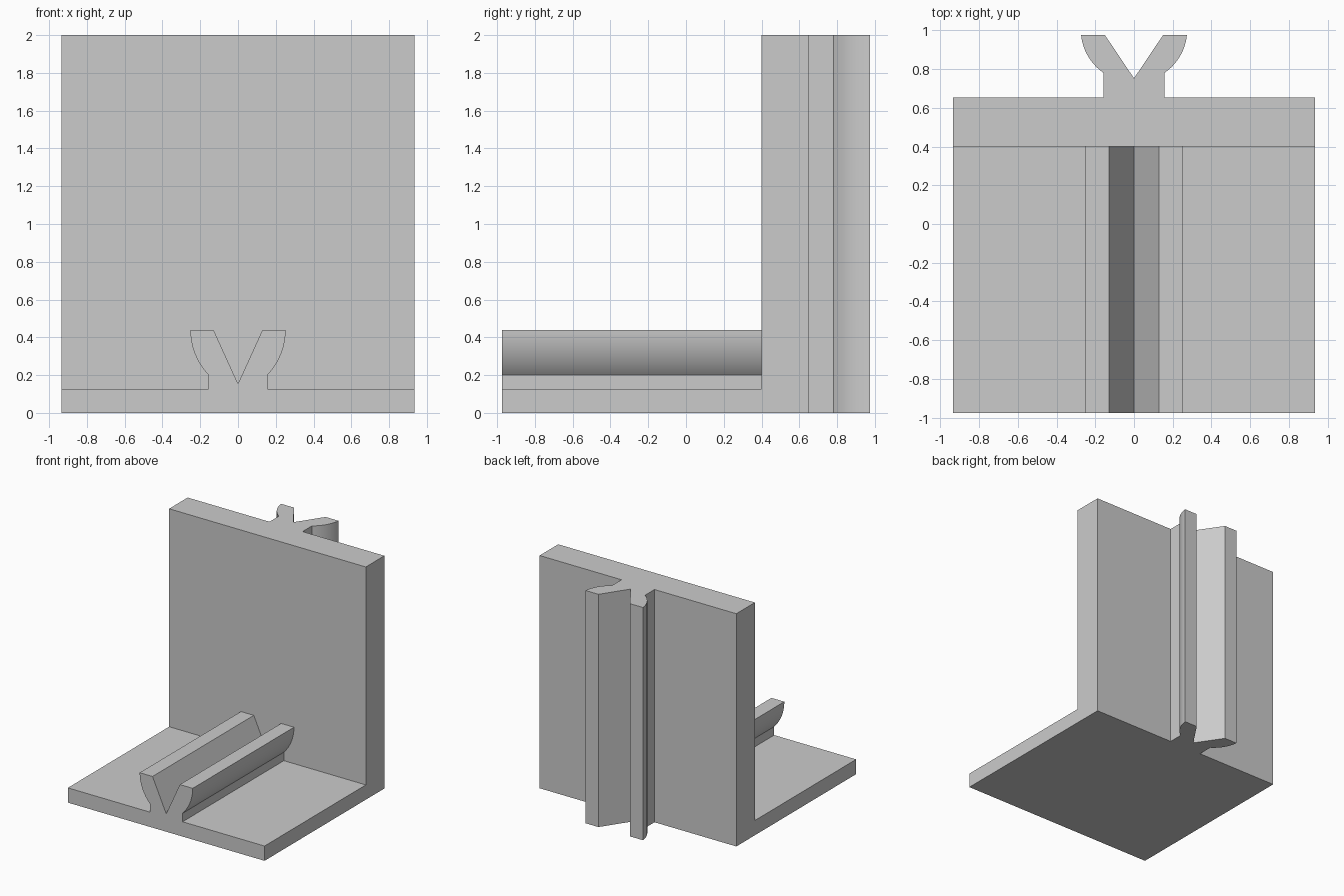
import bpy
import bmesh
import math
from mathutils import Vector, Matrix

cube = bpy.data.objects.get("Cube")
if cube:
    bpy.data.objects.remove(cube, do_unlink=True)

HALF_WIDTH = 0.935
FRONT, WALL_FRONT, TOP = -0.975, 0.40, 2.0

grey = bpy.data.materials.new("plain grey")
grey.use_nodes = True
grey.diffuse_color = (0.6, 0.6, 0.6, 1)
grey.node_tree.nodes["Principled BSDF"].inputs["Base Color"].default_value = (0.6, 0.6, 0.6, 1)


def bulge(a, b, sagitta, steps=14):
    """Points on the circular arc from a to b, bowed to the right of travel."""
    a, b = Vector(a), Vector(b)
    chord = b - a
    half = chord.length / 2
    radius = (half * half + sagitta * sagitta) / (2 * sagitta)
    along = chord.normalized()
    out = Vector((along.y, -along.x))
    centre = (a + b) / 2 - out * (radius - sagitta)
    sweep = math.asin(half / radius)
    points = []
    for i in range(steps + 1):
        t = sweep * (2 * i / steps - 1)
        points.append(centre + radius * (out * math.cos(t) + along * math.sin(t)))
    return points


def railed_plate(name, bottom, face, neck_top, tip, groove, neck, outer, inner,
                 sagitta, depth, matrix):
    """Plate with a grooved rail along its middle, extruded from one profile."""
    right = [Vector((HALF_WIDTH, bottom)), Vector((HALF_WIDTH, face)), Vector((neck, face))]
    right += bulge((neck, neck_top), (outer, tip), sagitta)
    right.append(Vector((inner, tip)))
    left = [Vector((-p.x, p.y)) for p in reversed(right)]
    outline = right + [Vector((0, groove))] + left

    bm = bmesh.new()
    cap = bm.faces.new([bm.verts.new((p.x, p.y, 0)) for p in outline])
    grown = bmesh.ops.extrude_face_region(bm, geom=[cap], use_keep_orig=True)["geom"]
    moved = [g for g in grown if isinstance(g, bmesh.types.BMVert)]
    bmesh.ops.translate(bm, vec=(0, 0, depth), verts=moved)
    bm.transform(matrix)
    bmesh.ops.recalc_face_normals(bm, faces=bm.faces[:])
    mesh = bpy.data.meshes.new(name)
    bm.to_mesh(mesh)
    bm.free()
    mesh.materials.append(grey)

    obj = bpy.data.objects.new(name, mesh)
    bpy.context.collection.objects.link(obj)
    bpy.ops.object.select_all(action='DESELECT')
    obj.select_set(True)
    bpy.context.view_layer.objects.active = obj
    bpy.ops.object.shade_smooth_by_angle(angle=math.radians(20))
    return obj


# Floor plate: profile stands upright and runs forward from the wall
railed_plate("floor_plate_with_rail", bottom=0, face=0.127, neck_top=0.20, tip=0.44,
             groove=0.154, neck=0.156, outer=0.252, inner=0.13, sagitta=0.025,
             depth=WALL_FRONT - FRONT,
             matrix=Matrix.Translation((0, WALL_FRONT, 0)) @ Matrix.Rotation(math.pi / 2, 4, 'X'))

# Wall plate: profile lies flat and rises to the top, rail at the back
railed_plate("wall_plate_with_rail", bottom=WALL_FRONT, face=0.652, neck_top=0.78, tip=0.975,
             groove=0.752, neck=0.157, outer=0.273, inner=0.15, sagitta=0.025,
             depth=TOP, matrix=Matrix.Identity(4))
